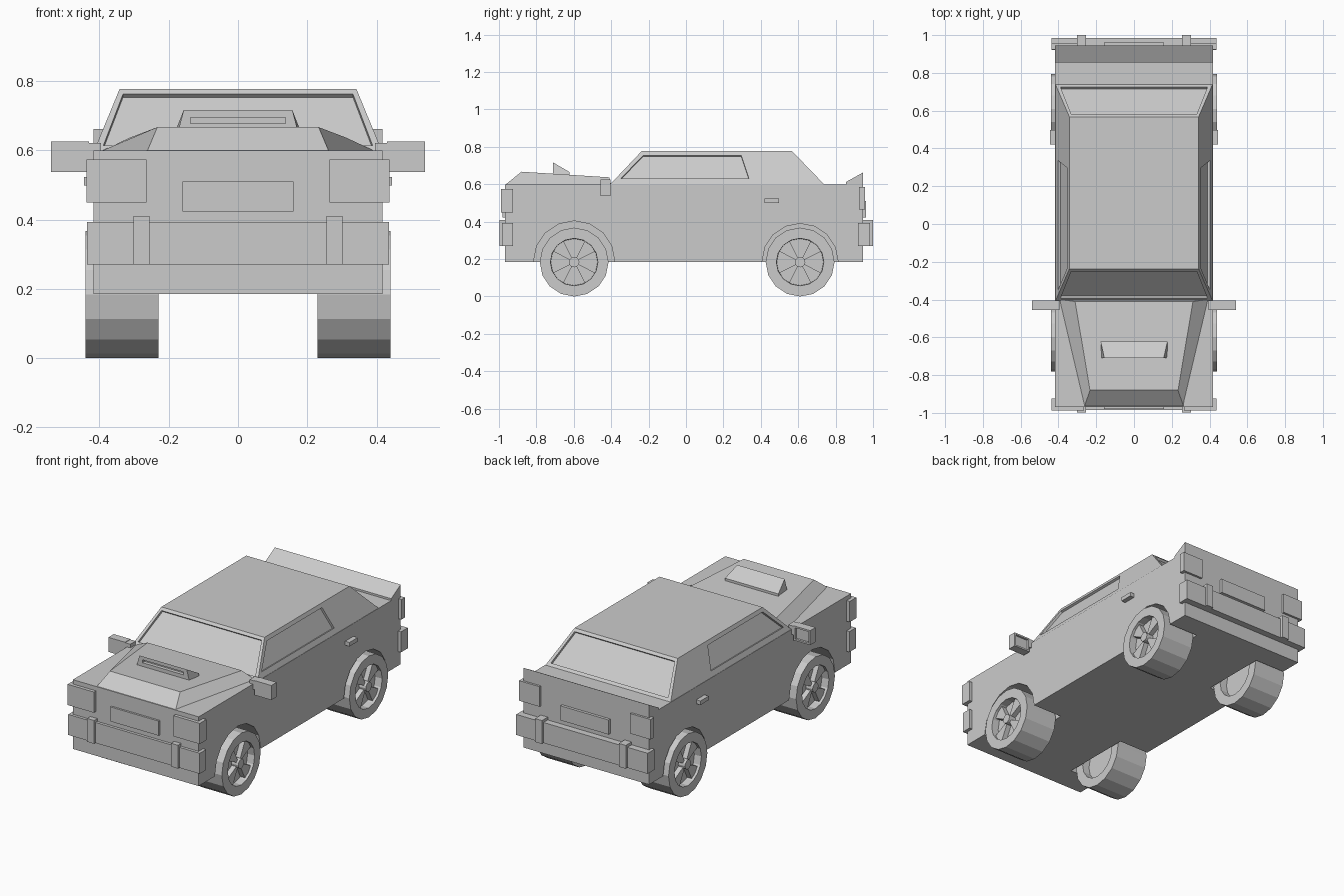
import bpy, bmesh, math
from mathutils import Vector, Matrix

if "Cube" in bpy.data.objects:
    bpy.data.objects.remove(bpy.data.objects["Cube"])

paint = bpy.data.materials.new("light_grey")
paint.diffuse_color = (0.6, 0.6, 0.6, 1)
paint.use_nodes = True
paint.node_tree.nodes["Principled BSDF"].inputs["Base Color"].default_value = paint.diffuse_color


def finish(name, bm):
    bmesh.ops.recalc_face_normals(bm, faces=bm.faces)
    me = bpy.data.meshes.new(name)
    bm.to_mesh(me)
    bm.free()
    me.materials.append(paint)
    ob = bpy.data.objects.new(name, me)
    bpy.context.collection.objects.link(ob)
    return ob


def add_box(bm, x, y, z):
    c = [(a + b) / 2 for a, b in (x, y, z)]
    s = [abs(b - a) for a, b in (x, y, z)]
    m = Matrix.Translation(c) @ Matrix.Diagonal((*s, 1))
    return bmesh.ops.create_cube(bm, size=1, matrix=m)["verts"]


def box(name, x, y, z, both=False):
    bm = bmesh.new()
    add_box(bm, x, y, z)
    if both:
        add_box(bm, (-x[1], -x[0]), y, z)
    return finish(name, bm)


def hexa(name, bottom, top):
    """Closed solid between two matching loops."""
    bm = bmesh.new()
    b = [bm.verts.new(p) for p in bottom]
    t = [bm.verts.new(p) for p in top]
    bm.faces.new(b)
    bm.faces.new(t)
    n = len(b)
    for i in range(n):
        j = (i + 1) % n
        bm.faces.new((b[i], b[j], t[j], t[i]))
    return bm


def cyl_x(bm, r, x0, x1, y=0, z=0, sides=16):
    """Cylinder lying along x with a vertex at the bottom."""
    m = Matrix.Translation(((x0 + x1) / 2, y, z)) @ Matrix.Rotation(math.pi / 2, 4, 'Y')
    bmesh.ops.create_cone(bm, cap_ends=True, segments=sides, radius1=r, radius2=r,
                          depth=abs(x1 - x0), matrix=m)


# lower body with wheel wells cut out
WHEELS = ((-0.598, 0.217), (0.61, 0.203))
AXLE = 0.184
body = box("body", (-0.417, 0.417), (-0.968, 0.945), (0.185, 0.6))
for y, r in WHEELS:
    for s in (-1, 1):
        bm = bmesh.new()
        cyl_x(bm, r, s * 0.22, s * 0.6, y, AXLE + 0.003)
        cutter = finish("well_cutter", bm)
        cutter.hide_render = True
        mod = body.modifiers.new("well", 'BOOLEAN')
        mod.operation = 'DIFFERENCE'
        mod.solver = 'EXACT'
        mod.object = cutter
        bpy.context.view_layer.objects.active = body
        bpy.ops.object.modifier_apply(modifier=mod.name)
        bpy.data.objects.remove(cutter)

# cabin: four sloping panels, each with a recessed window, and a flat roof
base = [Vector(p) for p in ((-0.415, -0.405, 0.6), (0.415, -0.405, 0.6),
                            (0.415, 0.738, 0.6), (-0.415, 0.738, 0.6))]
roof = [Vector(p) for p in ((-0.342, -0.237, 0.777), (0.342, -0.237, 0.777),
                            (0.342, 0.567, 0.777), (-0.342, 0.567, 0.777))]
screen = [(0.025, 0.08), (0.975, 0.08), (0.977, 0.92), (0.023, 0.92)]
side = [(0.024, 0.17), (0.657, 0.17), (0.653, 0.876), (0.037, 0.876)]
side_l = [(1 - side[k][0], side[k][1]) for k in (1, 0, 3, 2)]
bm = bmesh.new()
for i, uvs in enumerate((screen, side, screen, side_l)):
    j = (i + 1) % 4
    q = [base[i], base[j], roof[j], roof[i]]
    n = (q[1] - q[0]).cross(q[3] - q[0]).normalized()
    rim = [q[0].lerp(q[1], u).lerp(q[3].lerp(q[2], u), v) for u, v in uvs]
    loops = [[bm.verts.new(p) for p in loop]
             for loop in (q, rim, [p - n * 0.014 for p in rim])]
    for a, b in zip(loops, loops[1:]):
        for k in range(4):
            m = (k + 1) % 4
            bm.faces.new((a[k], a[m], b[m], b[k]))
    bm.faces.new(loops[2])
bm.faces.new([bm.verts.new(p) for p in roof])
bm.faces.new([bm.verts.new(p) for p in reversed(base)])
bmesh.ops.remove_doubles(bm, verts=bm.verts, dist=0.0001)
finish("cabin", bm)

# hood bulge
finish("hood_bulge", hexa("hood_bulge",
       [(-0.262, -0.965, 0.598), (0.262, -0.965, 0.598), (0.395, -0.4, 0.598), (-0.395, -0.4, 0.598)],
       [(-0.233, -0.88, 0.667), (0.233, -0.88, 0.667), (0.312, -0.41, 0.637), (-0.312, -0.41, 0.637)]))

# hood scoop, a wedge with a slot in its front
bm = hexa("hood_scoop",
          [(-0.177, -0.71, 0.64), (0.177, -0.71, 0.64), (0.177, -0.622, 0.64), (-0.177, -0.622, 0.64)],
          [(-0.157, -0.71, 0.716), (0.157, -0.71, 0.716), (0.177, -0.622, 0.665), (-0.177, -0.622, 0.665)])
bmesh.ops.recalc_face_normals(bm, faces=bm.faces)
front = min(bm.faces, key=lambda f: f.normal.y)
bmesh.ops.inset_individual(bm, faces=[front], thickness=0.02)
for v in front.verts:
    v.co.x = math.copysign(0.137, v.co.x)
    v.co.z = 0.695 if v.co.z > 0.68 else 0.678
bmesh.ops.inset_individual(bm, faces=[front], thickness=0.0005, depth=-0.02)
finish("hood_scoop", bm)

# rear spoiler wedge
finish("spoiler", hexa("spoiler",
       [(-0.417, 0.855, 0.598), (-0.417, 0.945, 0.598), (-0.417, 0.945, 0.662), (-0.417, 0.855, 0.612)],
       [(0.417, 0.855, 0.598), (0.417, 0.945, 0.598), (0.417, 0.945, 0.662), (0.417, 0.855, 0.612)]))

# bumpers, overriders, lights and number plates
box("front_bumper", (-0.436, 0.436), (-0.985, -0.925), (0.27, 0.393))
box("rear_bumper", (-0.436, 0.436), (0.92, 0.985), (0.27, 0.393))
box("front_overriders", (0.255, 0.301), (-0.998, -0.95), (0.27, 0.41), True)
box("rear_overriders", (0.255, 0.301), (0.94, 1.0), (0.27, 0.41), True)
box("headlights", (0.264, 0.438), (-0.988, -0.925), (0.45, 0.574), True)
box("tail_lights", (0.3, 0.436), (0.925, 0.958), (0.465, 0.585), True)
box("front_plate", (-0.16, 0.16), (-0.98, -0.96), (0.423, 0.51))
box("rear_plate", (-0.16, 0.16), (0.94, 0.962), (0.423, 0.51))
box("door_handles", (0.41, 0.445), (0.42, 0.498), (0.499, 0.523), True)

# mirrors with recessed glass, on short stalks
box("mirror_stalks", (0.395, 0.435), (-0.455, -0.405), (0.57, 0.622), True)
bm = bmesh.new()
for s in (-1, 1):
    add_box(bm, (s * 0.43, s * 0.54), (-0.456, -0.405), (0.538, 0.625))
glass = [f for f in bm.faces if f.normal.y > 0.9 or
         all(abs(v.co.y + 0.405) < 0.001 for v in f.verts)]
bmesh.ops.recalc_face_normals(bm, faces=bm.faces)
bmesh.ops.inset_individual(bm, faces=glass, thickness=0.014)
bmesh.ops.inset_individual(bm, faces=glass, thickness=0.0005, depth=-0.012)
finish("mirrors", bm)

# wheels: dished tyre, four wedge spokes and a hub
for label, (y, _) in zip(("front", "rear"), WHEELS):
    for name, s in (("left", -1), ("right", 1)):
        bm = bmesh.new()
        cyl_x(bm, 0.184, s * 0.23, s * 0.44, y, AXLE)
        bmesh.ops.recalc_face_normals(bm, faces=bm.faces)
        caps = [f for f in bm.faces if len(f.verts) == 16]
        bmesh.ops.inset_individual(bm, faces=caps, thickness=0.057)
        bmesh.ops.inset_individual(bm, faces=caps, thickness=0.002, depth=-0.045)
        finish(f"{label}_{name}_tyre", bm)
        bm = bmesh.new()
        for k in range(4):
            loops = []
            for x in (0.39, 0.425):
                loop = []
                for r, d in ((0.02, -1), (0.124, -1), (0.127, 0), (0.124, 1), (0.02, 1)):
                    a = k * math.pi / 2 + math.pi / 4 + d * math.pi / 10
                    loop.append(bm.verts.new((s * x, y + r * math.cos(a), AXLE + r * math.sin(a))))
                loops.append(loop)
                bm.faces.new(loop)
            for i in range(5):
                j = (i + 1) % 5
                bm.faces.new((loops[0][i], loops[0][j], loops[1][j], loops[1][i]))
        cyl_x(bm, 0.028, s * 0.38, s * 0.44, y, AXLE, 12)
        finish(f"{label}_{name}_rim", bm)
